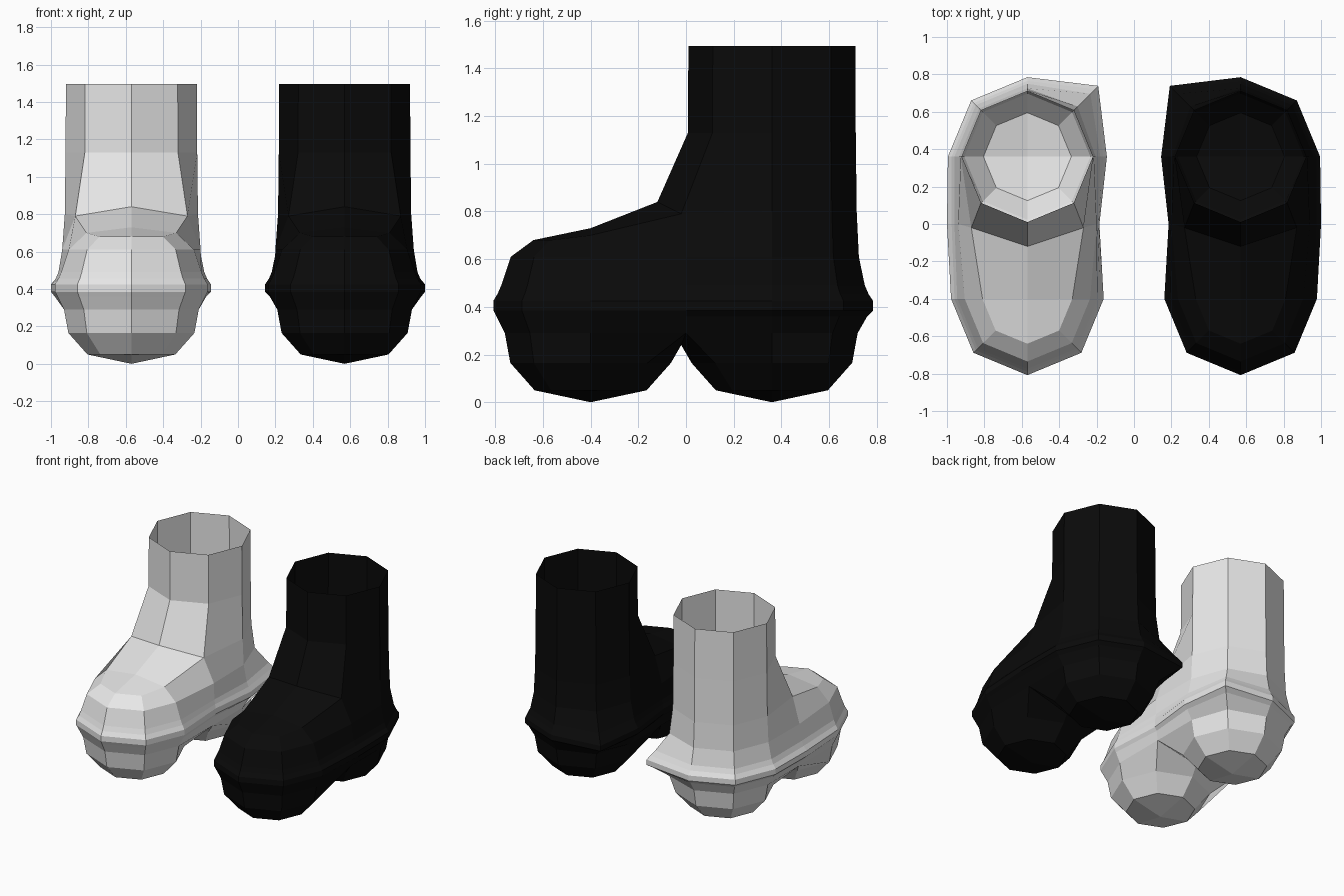
import bpy, bmesh
from math import cos, sin, radians

cube = bpy.data.objects.get("Cube")
if cube:
    bpy.data.objects.remove(cube, do_unlink=True)

TOE_Y, HEEL_Y, CENTRE_X = -0.4, 0.36, 0.57


def material(name, value):
    mat = bpy.data.materials.new(name)
    mat.use_nodes = True
    colour = (value, value, value, 1)
    mat.diffuse_color = colour
    mat.node_tree.nodes["Principled BSDF"].inputs["Base Color"].default_value = colour
    return mat


def boot(name, side, mat):
    """One boot; in local x the inner side is positive, the outer side negative."""
    bm = bmesh.new()

    def vert(x, y, z):
        return bm.verts.new((side * (CENTRE_X - x), y, z))

    def arc(y, r, z, angles):
        return [vert(r * cos(radians(a)), y + r * sin(radians(a)), z) for a in angles]

    def loft(a, b, closed=True):
        n = len(a)
        for i in range(n if closed else n - 1):
            j = (i + 1) % n
            bm.faces.new((a[i], a[j], b[j], b[i]))

    toe_arc, heel_arc = range(180, 361, 45), range(0, 181, 45)

    # Foot outline: five toe points, inner waist, five heel points, outer waist
    def foot_ring(z, toe, heel, inner, outer, corner):
        ring = arc(TOE_Y, toe, z, toe_arc) + [vert(inner, 0, z)]
        back = arc(HEEL_Y, heel, z, heel_arc)
        back[1].co.x = side * (CENTRE_X - 0.707 * heel * corner)
        back[1].co.y = HEEL_Y + 0.707 * heel * corner
        return ring + back + [vert(-outer, 0, z)]

    rings = [foot_ring(*row) for row in (
        (0.29, 0.36, 0.36, 0.36, 0.36, 1.05),
        (0.36, 0.395, 0.40, 0.37, 0.41, 1.22),
        (0.385, 0.408, 0.425, 0.385, 0.43, 1.26),
        (0.425, 0.408, 0.425, 0.385, 0.43, 1.26),
        (0.455, 0.39, 0.405, 0.38, 0.405, 1.26),
        (0.49, 0.375, 0.39, 0.375, 0.39, 1.22),
        (0.61, 0.335, 0.365, 0.37, 0.37, 1.04))]
    for low, high in zip(rings, rings[1:]):
        loft(low, high)

    # Toe cap and instep
    top = rings[-1]
    cap = arc(TOE_Y, 0.24, 0.68, toe_arc)
    cap[0].co.z = cap[-1].co.z = 0.70
    crown = vert(0, TOE_Y, 0.73)
    instep = [vert(-0.30, -0.02, 0.79), vert(0, -0.12, 0.84), vert(0.30, -0.02, 0.79)]
    loft(top[:5], cap, False)
    ankle = arc(HEEL_Y, 0.356, 0.8, heel_arc)
    loft(top[6:11], ankle, False)
    for face in ((cap[0], cap[1], cap[2], crown), (cap[2], cap[3], cap[4], crown),
                 (cap[0], crown, instep[1], instep[0]),
                 (crown, cap[4], instep[2], instep[1]),
                 (top[0], cap[0], instep[0], top[11]),
                 (cap[4], top[4], top[5], instep[2]),
                 (top[11], instep[0], ankle[4], top[10]),
                 (top[5], top[6], ankle[0], instep[2])):
        bm.faces.new(face)

    # Open shaft
    octagon = range(225, 585, 45)
    shaft = arc(HEEL_Y, 0.352, 1.13, octagon)
    rim = arc(HEEL_Y, 0.35, 1.495, octagon)
    loft(instep + ankle, shaft)
    loft(shaft, rim)

    # Two rounded pads under toe and heel, meeting in a notch
    base = rings[0]
    notch = vert(0, -0.02, 0.24)
    toe_loop = base[:6] + [notch, base[11]]
    heel_loop = base[6:11] + [base[11], notch, base[5]]
    for y, start, loop in ((TOE_Y, 180, toe_loop), (HEEL_Y, 0, heel_loop)):
        angles = range(start, start + 360, 45)
        wide = arc(y, 0.337, 0.165, angles)
        narrow = arc(y, 0.235, 0.05, angles)
        pole = vert(0, y, 0)
        loft(loop, wide)
        loft(wide, narrow)
        for i in range(0, 8, 2):
            bm.faces.new((narrow[i], narrow[i + 1], narrow[(i + 2) % 8], pole))

    bmesh.ops.recalc_face_normals(bm, faces=bm.faces)
    # Make sure the outside of the shaft faces outward
    bm.normal_update()
    back = max(bm.faces, key=lambda f: f.calc_center_median().z + f.calc_center_median().y)
    if back.normal.y < 0:
        bmesh.ops.reverse_faces(bm, faces=bm.faces)
    mesh = bpy.data.meshes.new(name)
    bm.to_mesh(mesh)
    bm.free()
    mesh.materials.append(mat)
    obj = bpy.data.objects.new(name, mesh)
    bpy.context.collection.objects.link(obj)


boot("right_boot", -1, material("light_grey", 0.8))
boot("left_boot", 1, material("black", 0.003))
